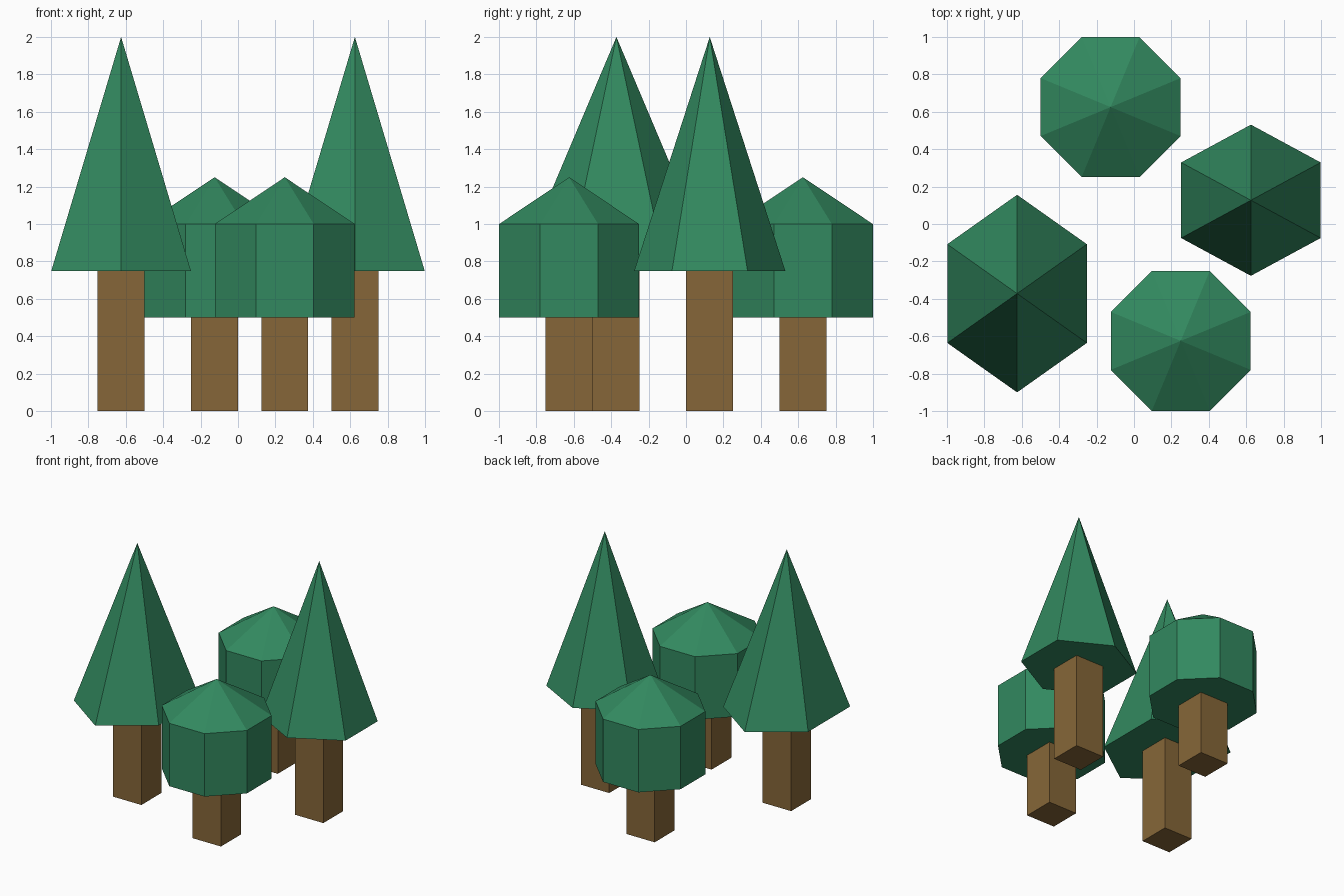
import bpy, bmesh, math

if "Cube" in bpy.data.objects:
    bpy.data.objects.remove(bpy.data.objects["Cube"])


def material(name, rgb):
    m = bpy.data.materials.new(name)
    m.diffuse_color = (*rgb, 1)
    m.use_nodes = True
    m.node_tree.nodes["Principled BSDF"].inputs["Base Color"].default_value = m.diffuse_color
    return m


GREEN = material("leaf green", (0.032, 0.25, 0.115))
BROWN = material("bark brown", (0.24, 0.134, 0.04))


def crown(name, x, y, sides, turn, rx, ry, rings, apex):
    """Flat-bottomed crown: polygon rings at the given heights, closed by an apex."""
    bm = bmesh.new()
    loops = []
    for z in rings:
        loops.append([bm.verts.new((x + rx * math.cos(turn + 2 * math.pi * i / sides),
                                    y + ry * math.sin(turn + 2 * math.pi * i / sides), z))
                      for i in range(sides)])
    bm.faces.new(loops[0][::-1])
    tip = bm.verts.new((x, y, apex))
    for i in range(sides):
        j = (i + 1) % sides
        for low, high in zip(loops, loops[1:]):
            bm.faces.new((low[i], low[j], high[j], high[i]))
        bm.faces.new((loops[-1][i], loops[-1][j], tip))
    mesh = bpy.data.meshes.new(name)
    bm.to_mesh(mesh)
    bm.free()
    mesh.materials.append(GREEN)
    bpy.context.collection.objects.link(bpy.data.objects.new(name, mesh))


def trunk(name, x, y, height):
    bpy.ops.mesh.primitive_cube_add(size=1, location=(x, y, height / 2))
    ob = bpy.context.object
    ob.name = name
    ob.scale = (0.25, 0.25, height)
    ob.data.materials.append(BROWN)


# Tall pointed trees: hexagonal cones, stretched along y
for name, x, y, ry in (("left_pine", -0.625, -0.372, 0.528),
                       ("right_pine", 0.625, 0.127, 0.404)):
    crown(name + "_crown", x, y, 6, math.pi / 2, 0.373 / math.cos(math.pi / 6), ry, [0.75], 2)
    trunk(name + "_trunk", x, y - 0.002, 0.75)

# Short round trees: octagonal drums with pointed tops
R = 0.374 / math.cos(math.pi / 8)
for name, x, y in (("back_round_tree", -0.125, 0.625),
                   ("front_round_tree", 0.25, -0.625)):
    crown(name + "_crown", x, y, 8, math.pi / 8, R, R, [0.5, 1.0], 1.25)
    trunk(name + "_trunk", x, y, 0.5)
